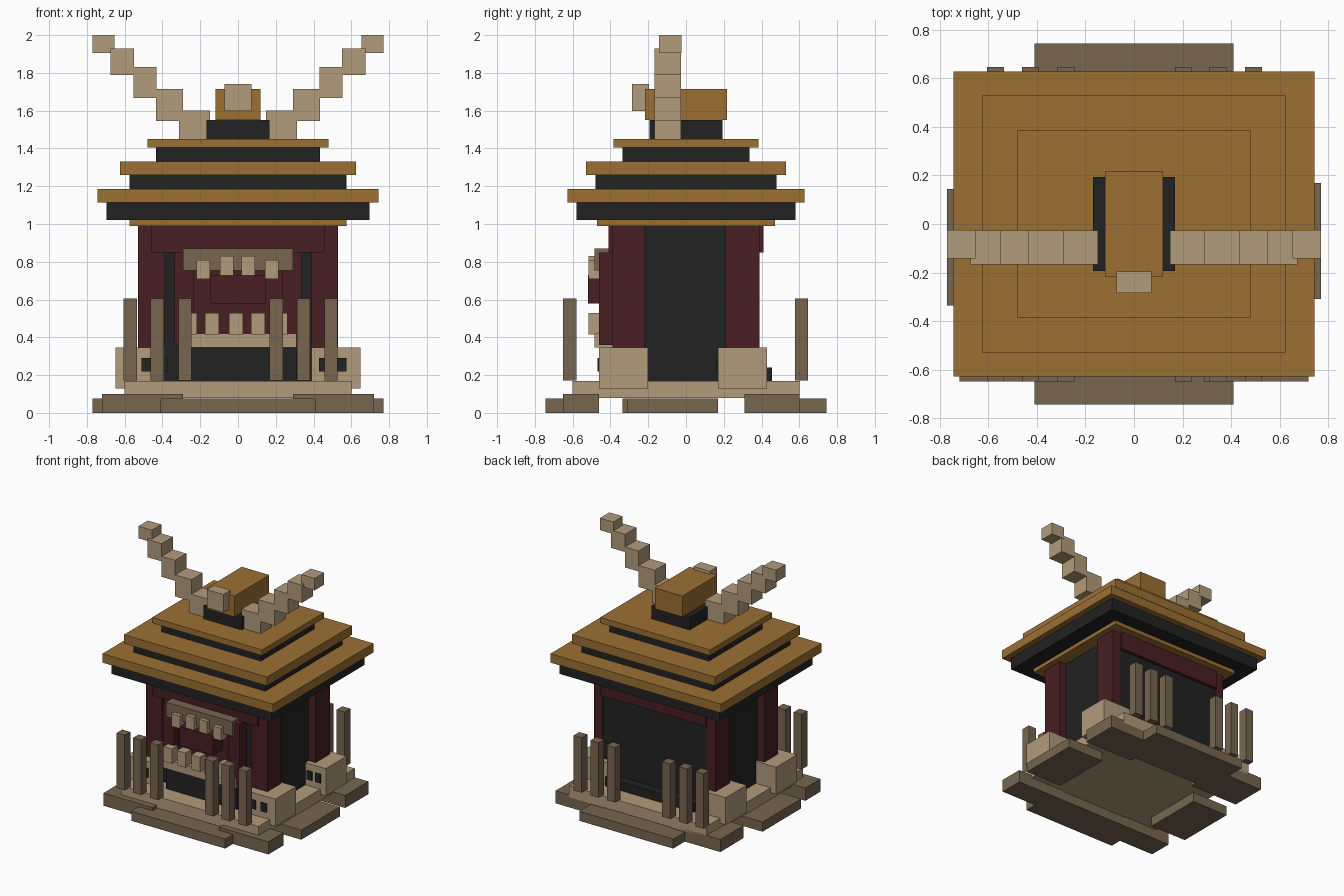
import bpy

def material(name, rgb):
    m = bpy.data.materials.new(name)
    lin = [((c / 255 + 0.055) / 1.055) ** 2.4 for c in rgb]
    m.diffuse_color = (*lin, 1)
    return m

GOLD = material("golden wood", (156, 112, 52))
BONE = material("bone", (178, 156, 124))
STONE = material("brown stone", (119, 102, 79))
RED = material("dark red", (72, 31, 34))
BLACK = material("charcoal", (34, 34, 34))

def box(name, x0, x1, y0, y1, z0, z1, mat):
    """Axis-aligned block given by its limits."""
    v = [(x, y, z) for z in (z0, z1) for x, y in ((x0, y0), (x1, y0), (x1, y1), (x0, y1))]
    f = [(3, 2, 1, 0), (4, 5, 6, 7)] + [(i, (i + 1) % 4, (i + 1) % 4 + 4, i + 4) for i in range(4)]
    me = bpy.data.meshes.new(name)
    me.from_pydata(v, [], f)
    me.materials.append(mat)
    ob = bpy.data.objects.new(name, me)
    bpy.context.collection.objects.link(ob)
    return ob

def pair(name, x0, x1, *rest):
    """Block on the right and its mirror on the left."""
    box(name + "_right", x0, x1, *rest)
    box(name + "_left", -x1, -x0, *rest)

# Base: paving slabs under a raised platform
box("platform", -0.60, 0.60, -0.60, 0.60, 0.08, 0.17, BONE)
box("front_slab", -0.41, 0.41, -0.745, -0.46, 0, 0.075, STONE)
box("back_slab", -0.41, 0.41, 0.36, 0.745, 0, 0.075, STONE)
pair("front_corner_slab", 0.29, 0.72, -0.65, -0.46, 0, 0.10, STONE)
pair("back_corner_slab", 0.29, 0.72, 0.31, 0.60, 0, 0.099, STONE)
box("right_slab", 0.45, 0.77, -0.31, 0.17, 0, 0.076, STONE)
box("left_slab", -0.77, -0.45, -0.335, 0.145, 0, 0.076, STONE)

# Fence posts, front and back
for x in (-0.57, -0.427, -0.28, 0.203, 0.347, 0.493):
    box("front_post", x - 0.035, x + 0.035, -0.65, -0.58, 0.171, 0.605, STONE)
    box("back_post", x - 0.035, x + 0.035, 0.577, 0.647, 0.171, 0.605, STONE)

# Corner blocks with small dark windows
pair("front_corner_block", 0.39, 0.648, -0.46, -0.20, 0.13, 0.345, BONE)
pair("back_corner_block", 0.39, 0.648, 0.17, 0.43, 0.13, 0.345, BONE)
for x in (0.43, 0.525, -0.51, -0.42):
    box("front_window", x, x + 0.05, -0.468, -0.459, 0.22, 0.29, BLACK)
for x in (0.485, 0.56):
    pair("back_window", x, x + 0.045, 0.162, 0.171, 0.22, 0.29, BLACK)

# Hall: dark core, red columns and lintels
box("core", -0.47, 0.47, -0.37, 0.385, 0.17, 0.99, BLACK)
pair("front_column", 0.39, 0.53, -0.39, -0.22, 0.17, 0.99, RED)
pair("back_column", 0.39, 0.53, 0.21, 0.375, 0.17, 0.99, RED)
pair("back_column_inner", 0.455, 0.53, 0.36, 0.39, 0.345, 0.99, RED)
box("front_lintel", -0.458, 0.458, -0.41, -0.36, 0.85, 0.99, RED)
box("back_lintel", -0.458, 0.458, 0.37, 0.41, 0.85, 0.99, RED)
box("back_sill", -0.39, 0.39, 0.38, 0.455, 0.17, 0.24, BLACK)

# Mouth on the front wall
box("face_panel", -0.24, 0.24, -0.40, -0.36, 0.36, 0.85, RED)
pair("face_column", 0.235, 0.335, -0.46, -0.36, 0.36, 0.85, RED)
box("nose", -0.145, 0.145, -0.52, -0.39, 0.58, 0.73, RED)
box("upper_jaw", -0.29, 0.29, -0.485, -0.38, 0.755, 0.87, STONE)
box("lower_jaw", -0.31, 0.31, -0.485, -0.37, 0.345, 0.42, BONE)
box("mouth_sill", -0.31, 0.31, -0.455, -0.36, 0.17, 0.345, BLACK)
for x, z in ((-0.183, 0.71), (-0.06, 0.73), (0.055, 0.73), (0.178, 0.71)):
    box("upper_tooth", x - 0.036, x + 0.036, -0.515, -0.45, z, z + 0.10, BONE)
for x in (-0.255, -0.137, -0.01, 0.105, 0.225):
    box("lower_tooth", x - 0.037, x + 0.037, -0.515, -0.44, 0.415, 0.53, BONE)

# Stepped roof tiers: half width, half depth, bottom, top
tiers = [(0.575, 0.47, 0.99, 1.02, GOLD), (0.697, 0.58, 1.02, 1.115, BLACK),
         (0.745, 0.628, 1.115, 1.185, GOLD), (0.575, 0.48, 1.185, 1.26, BLACK),
         (0.625, 0.53, 1.26, 1.33, GOLD), (0.435, 0.335, 1.33, 1.405, BLACK),
         (0.48, 0.385, 1.405, 1.45, GOLD), (0.168, 0.193, 1.45, 1.55, BLACK),
         (0.12, 0.218, 1.55, 1.715, GOLD)]
for w, d, z0, z1, mat in tiers:
    box("roof_tier", -w, w, -d, d, z0, z1, mat)
box("ridge_snout", -0.072, 0.072, -0.285, -0.195, 1.597, 1.74, BONE)

# Horns climbing outward in blocks
for x0, x1, z0, z1 in ((0.148, 0.312, 1.45, 1.60), (0.29, 0.435, 1.545, 1.715),
                       (0.432, 0.553, 1.668, 1.83), (0.55, 0.675, 1.79, 1.93)):
    pair("horn_block", x0, x1, -0.167, -0.027, z0, z1, BONE)
pair("horn_tip", 0.653, 0.77, -0.143, -0.025, 1.905, 2.0, BONE)
